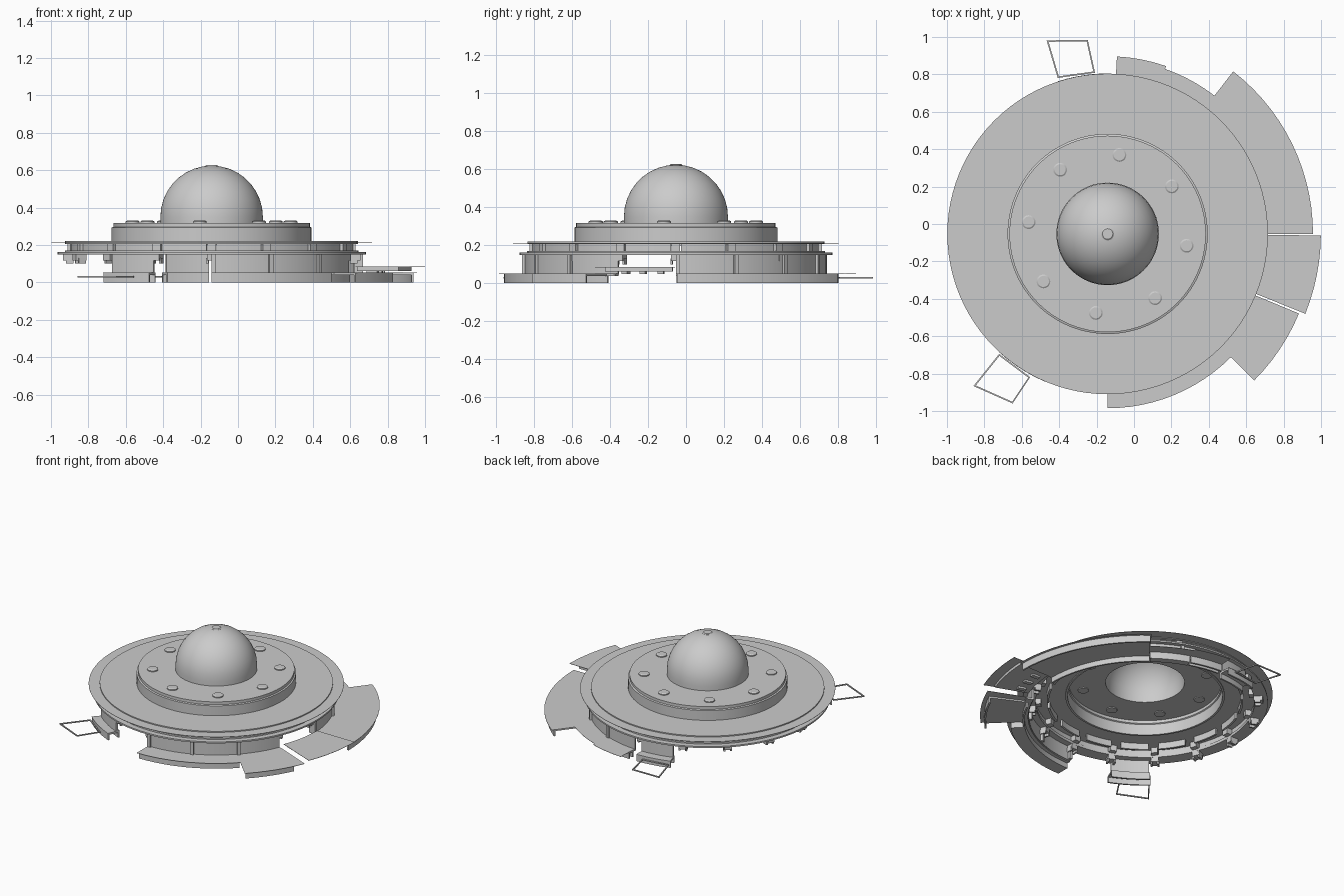
import bpy
import bmesh
from math import cos, sin, radians, pi
from mathutils import Matrix, Vector

if "Cube" in bpy.data.objects:
    bpy.data.objects.remove(bpy.data.objects["Cube"], do_unlink=True)

CX, CY = -0.141, -0.053
grey = bpy.data.materials.new("plain_grey")
grey.use_nodes = True
colour = (0.6, 0.6, 0.6, 1)
grey.diffuse_color = colour
grey.node_tree.nodes["Principled BSDF"].inputs["Base Color"].default_value = colour
parts = []


def add(name, bm):
    """Turn a bmesh into a finished part."""
    bmesh.ops.recalc_face_normals(bm, faces=bm.faces)
    mesh = bpy.data.meshes.new(name)
    bm.to_mesh(mesh)
    bm.free()
    ob = bpy.data.objects.new(name, mesh)
    ob.location = (CX, CY, 0)
    mesh.materials.append(grey)
    bpy.context.collection.objects.link(ob)
    parts.append(ob)
    return ob


def sweep_into(bm, profile, start=0, end=360):
    """Sweep a closed (radius, height) profile around the hub axis."""
    full = end - start >= 360
    n = max(2, round((end - start) / 3.75))
    rings = []
    for i in range(n if full else n + 1):
        a = radians(start + (end - start) * i / n)
        rings.append([bm.verts.new((r * cos(a), r * sin(a), z)) for r, z in profile])
    m = len(profile)
    for i in range(n):
        p, q = rings[i], rings[(i + 1) % len(rings)]
        for j in range(m):
            k = (j + 1) % m
            bm.faces.new((p[j], p[k], q[k], q[j]))
    if not full:
        bm.faces.new(rings[0])
        bm.faces.new(rings[-1][::-1])


def sweep(name, profile, start=0, end=360):
    bm = bmesh.new()
    sweep_into(bm, profile, start, end)
    return add(name, bm)


def box(r0, r1, z0, z1):
    return [(r0, z0), (r1, z0), (r1, z1), (r0, z1)]


def channel(r0, r1, top, t=0.012):
    """Profile of a tray that is open underneath."""
    return [(r0, 0), (r0, top), (r1, top), (r1, 0), (r1 - t, 0),
            (r1 - t, top - t), (r0 + t, top - t), (r0 + t, 0)]


def block_into(bm, angle, r, z, size):
    rot = Matrix.Rotation(radians(angle), 4, "Z")
    mat = rot @ Matrix.Translation((r, 0, z)) @ Matrix.Diagonal((*size, 1))
    bmesh.ops.create_cube(bm, size=1, matrix=mat)


def stud_into(bm, x, y, z0, z1, r):
    """Round stud with a bevelled top edge."""
    for low, high, r0, r1 in ((z0, z1 - 0.005, r, r), (z1 - 0.005, z1, r, r * 0.8)):
        bmesh.ops.create_cone(bm, cap_ends=True, segments=20, radius1=r0, radius2=r1, depth=high - low,
                              matrix=Matrix.Translation((x, y, (low + high) / 2)))


# Dome shell, open below
R, t, zc = 0.274, 0.008, 0.35
steps = [i * pi / 18 for i in range(9)] + [pi / 2 - 0.01]
outer = [(R * cos(a), zc + R * sin(a)) for a in steps]
inner = [((R - t) * cos(a), zc + (R - t) * sin(a)) for a in reversed(steps)]
sweep("dome", [(R, 0.31)] + outer + inner + [(R - t, 0.31)])
bm = bmesh.new()
stud_into(bm, 0, 0, 0.612, 0.627, 0.035)
add("dome_cap", bm)

# Hub drum with a stepped rim, open below
sweep("hub", [(0.535, 0.2), (0.535, 0.293), (0.525, 0.297), (0.525, 0.318), (0.265, 0.318),
              (0.265, 0.306), (0.513, 0.306), (0.513, 0.285), (0.52, 0.28), (0.52, 0.2)])
bm = bmesh.new()
for i in range(8):
    a = radians(36.5 + 45 * i)
    stud_into(bm, 0.427 * cos(a), 0.427 * sin(a), 0.3, 0.33, 0.037)
add("hub_studs", bm)

# Main disc: thick upper flange, wide thin sheet, and a lower flange
sweep("upper_flange", box(0.52, 0.783, 0.206, 0.22))
sweep("disc_sheet", box(0.77, 0.857, 0.210, 0.212))
sweep("lower_flange", box(0.735, 0.825, 0.15, 0.161))
sweep("flange_step", box(0.735, 0.785, 0.161, 0.171))

# Spacer panels, posts and clips between and under the flanges
panels, ribs, posts, clips = (bmesh.new() for _ in range(4))
for i in range(16):
    a = 22.5 * i
    sweep_into(panels, box(0.742, 0.755, 0.165, 0.21), a + 2, a + 20.5)
    sweep_into(ribs, box(0.645, 0.66, 0.16, 0.21), a + 3, a + 19.5)
    block_into(posts, a, 0.735, 0.187, (0.07, 0.045, 0.045))
    block_into(clips, a, 0.765, 0.135, (0.06, 0.05, 0.035))
    for side in (-1, 1):
        block_into(clips, a + side * 1.7, 0.76, 0.115, (0.04, 0.012, 0.03))
add("spacer_panels", panels)
add("inner_ribs", ribs)
add("spacer_posts", posts)
add("flange_clips", clips)

# Lower skirt trays: start angle, end angle, tray radius, tray start, tray end
# Each carries a thin top sheet that overhangs it: sheet radius comes last
trays = {
    "front_rim": (-90, -45, 0.905, -90, -45, 0.932),
    "front_left_lobe": (-45, -22.6, 1.08, -44.5, -26, 1.108),
    "left_lobe": (0, 52.3, 1.08, 0.3, 52, 1.098),
    "back_rim": (52.3, 70.8, 0.858, 52.3, 70.5, 0.934),
    "back_end": (70.8, 87, 0.858, 71.2, 87, 0.95),
    "back_foot": (91, 108, 0.856, 91, 108, 0.858),
    "front_right_foot": (227.5, 247, 0.856, 227.5, 247, 0.858),
}
for name, (a0, a1, r, t0, t1, sheet) in trays.items():
    r0 = 0.765 if "foot" in name else 0.81
    profile = box(r0, r, 0, 0.05) if "rim" in name else channel(r0, r, 0.05)
    sweep(name + "_tray", profile, t0, t1)
    sweep(name + "_sheet", box(r0, sheet, 0.0495, 0.0515), a0, a1)

# Raised lobe: plate, overhanging sheet and lugs underneath
sweep("raised_lobe_plate", box(0.83, 1.068, 0.062, 0.083), -20.5, -1)
sweep("raised_lobe_sheet", box(0.83, 1.14, 0.0825, 0.0845), -22, -0.4)
bm = bmesh.new()
for a in (-17, -11, -5):
    block_into(bm, a, 0.9, 0.056, (0.06, 0.03, 0.014))
add("raised_lobe_lugs", bm)

# Upright skirt walls with pilasters
for name, a0, a1 in (("front_wall", -90, -22.6), ("left_wall", 0, 87),
                     ("back_foot_wall", 91, 108), ("front_right_foot_wall", 228, 247)):
    bm = bmesh.new()
    r = 0.795
    sweep_into(bm, box(r - 0.015, r, 0.045, 0.152), a0, a1)
    if a1 - a0 > 30:
        sweep_into(bm, box(r - 0.01, 0.835, 0.038, 0.05), a0, a1)
        a = -90
        while a <= a1:
            if a >= a0:
                block_into(bm, a + 0.8, r - 0.01, 0.1, (0.05, 0.022, 0.1))
            a += 22.5
    add(name, bm)

# Thin wire loops beside the two feet
loops = {
    "back_wire_loop": [(-0.405, 0.785), (-0.462, 0.978), (-0.25, 0.98), (-0.213, 0.812)],
    "front_right_wire_loop": [(-0.72, -0.7), (-0.852, -0.865), (-0.65, -0.955), (-0.56, -0.82)],
}
for name, pts in loops.items():
    bm = bmesh.new()
    for p, q in zip(pts, pts[1:] + pts[:1]):
        a, b = Vector((p[0] - CX, p[1] - CY, 0.03)), Vector((q[0] - CX, q[1] - CY, 0.03))
        d = b - a
        mat = Matrix.Translation((a + b) / 2) @ d.to_track_quat("X", "Z").to_matrix().to_4x4()
        bmesh.ops.create_cube(bm, size=1, matrix=mat @ Matrix.Diagonal((d.length + 0.007, 0.008, 0.008, 1)))
    add(name, bm)

# Smooth curved walls, keep hard edges
bpy.ops.object.select_all(action="DESELECT")
for ob in parts:
    ob.select_set(True)
bpy.context.view_layer.objects.active = parts[0]
bpy.ops.object.shade_smooth_by_angle(angle=radians(30))
